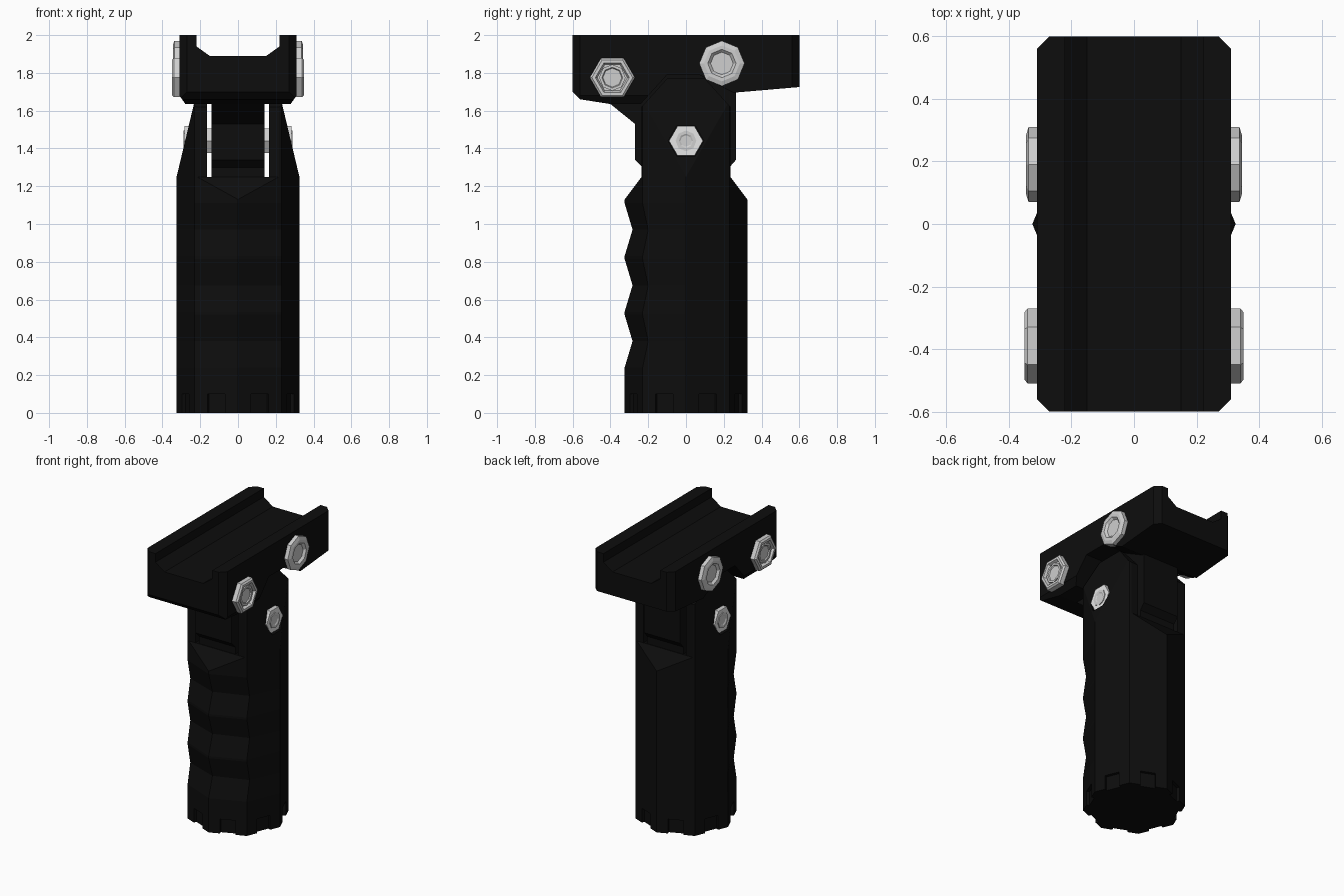
import bpy, bmesh
from math import cos, sin, pi, radians
from mathutils import Vector

cube = bpy.data.objects.get("Cube")
if cube:
    bpy.data.objects.remove(cube)


def material(name, v):
    m = bpy.data.materials.new(name)
    m.use_nodes = True
    m.diffuse_color = (v, v, v, 1)
    m.node_tree.nodes["Principled BSDF"].inputs["Base Color"].default_value = (v, v, v, 1)
    return m


BLACK = material("matte black", 0.004)
STEEL = material("light steel", 0.62)
BRIGHT = material("bright steel", 0.9)


def shell(name, rings, mat, cuts=()):
    """Skin a stack of rings, cap both ends, then trim by (point, outward normal) planes."""
    bm = bmesh.new()
    loops = [[bm.verts.new(p) for p in ring] for ring in rings]
    n = len(loops[0])
    for a, b in zip(loops, loops[1:]):
        for i in range(n):
            j = (i + 1) % n
            bm.faces.new((a[i], a[j], b[j], b[i]))
    bm.faces.new(loops[0][::-1])
    bm.faces.new(loops[-1])
    for co, no in cuts:
        geom = bm.verts[:] + bm.edges[:] + bm.faces[:]
        bmesh.ops.bisect_plane(bm, geom=geom, dist=1e-5, plane_co=co, plane_no=no, clear_outer=True)
        bmesh.ops.holes_fill(bm, edges=[e for e in bm.edges if e.is_boundary], sides=0)
    bmesh.ops.recalc_face_normals(bm, faces=bm.faces[:])
    me = bpy.data.meshes.new(name)
    bm.to_mesh(me)
    bm.free()
    me.materials.append(mat)
    ob = bpy.data.objects.new(name, me)
    bpy.context.collection.objects.link(ob)
    return ob


def carve(ob, cutter):
    """Subtract the cutter and discard it."""
    mod = ob.modifiers.new("cut", 'BOOLEAN')
    mod.operation, mod.solver, mod.object = 'DIFFERENCE', 'EXACT', cutter
    bpy.context.view_layer.objects.active = ob
    bpy.ops.object.modifier_apply(modifier=mod.name)
    bpy.data.objects.remove(cutter)


def prism_x(name, profile, x0, x1, mat, cuts=()):
    return shell(name, [[(x, y, z) for y, z in profile] for x in (x0, x1)], mat, cuts)


def turned(name, rings, n, side, y, z, mat):
    """Polygonal part along the x axis from (x, radius) steps."""
    return shell(name, [[(side * x, y + r * cos(2 * pi * i / n), z + r * sin(2 * pi * i / n))
                         for i in range(n)] for x, r in rings], mat)


def octagon(z, dent=0.0, r=0.325):
    """Octagon ring whose front corners are pushed in by dent."""
    ring = []
    for i in range(8):
        x, y = r * cos(i * pi / 4), r * sin(i * pi / 4)
        ring.append((x, y * (1 - dent / r) if y < -0.1 else y, z))
    return ring


# Handle with finger grooves and sloped shoulders
rings = [octagon(0)]
for k in range(3):
    mid = 0.38 + 0.295 * k
    rings += [octagon(mid - 0.14), octagon(mid, 0.042), octagon(mid + 0.14)]
rings += [octagon(1.25)]
shoulders = [((0, s * 0.325, 1.13), (0, s * 0.12, 0.09)) for s in (-1, 1)]
handle = shell("handle", rings, BLACK, shoulders)

# Notches around the base, one per flat
for i in range(8):
    a = radians(22.5 + 45 * i)
    out, side = Vector((cos(a), sin(a), 0)), Vector((-sin(a), cos(a), 0))
    base = [out * d + side * w for d, w in ((0.28, -0.05), (0.4, -0.05), (0.4, 0.05), (0.28, 0.05))]
    carve(handle, shell("notch", [[p + Vector((0, 0, z)) for p in base] for z in (-0.1, 0.1)], BLACK))

# Clamp ears either side of the tongue
for s, label in ((1, "left"), (-1, "right")):
    cuts = [((s * 0.165, 0, 0), (-s, 0, 0)),
            ((s * 0.237, 0, 1.62), (s * 0.37, 0, 0.088)),
            ((0, 0, 1.77), (0, 0, 1))]
    for f in (-1, 1):
        cuts += [((0, f * 0.235, 0), (0, f, 0)),
                 ((0, f * 0.235, 1.62), (0, f * 0.15, 0.135))]
    ear = shell(label + "_ear", [octagon(1.24), octagon(1.8)], BLACK, cuts)
    carve(ear, turned("counterbore", [(0.235, 0.095), (0.5, 0.095)], 6, s, 0, 1.44, BLACK))

# Tongue hanging from the rail clamp
tongue = [(-0.42, 1.66), (-0.40, 1.635), (-0.27, 1.53), (-0.27, 1.34), (-0.23, 1.30), (-0.23, 1.24),
          (0.23, 1.24), (0.23, 1.30), (0.265, 1.34), (0.265, 1.75), (0.2, 1.83), (-0.3, 1.83)]
prism_x("tongue", tongue, -0.14, 0.14, BLACK)

# Rail clamp block with arched underside
block = [(-0.6, 2), (-0.6, 1.70), (-0.56, 1.66), (-0.40, 1.635), (-0.24, 1.635), (-0.1, 1.79),
         (0.07, 1.79), (0.25, 1.695), (0.6, 1.725), (0.6, 2)]
cuts = []
for s in (-1, 1):
    cuts.append(((s * 0.31, 0, 1.68), (s * 0.05, 0, -0.035)))
    cuts += [((s * 0.31, f * 0.56, 0), (s, f, 0)) for f in (-1, 1)]
clamp = prism_x("rail_clamp", block, -0.31, 0.31, BLACK, cuts)
channel = [(-0.22, 2.1), (-0.22, 1.94), (-0.15, 1.89), (0.15, 1.89), (0.22, 1.94), (0.22, 2.1)]
carve(clamp, shell("channel", [[(x, y, z) for x, z in channel] for y in (-0.8, 0.8)], BLACK))

# Pivot shaft, nuts and clamp bolts
shell("pivot_shaft", [[(x, 0.075 * cos(i * pi / 3), 1.44 + 0.075 * sin(i * pi / 3)) for i in range(6)]
                      for x in (-0.24, 0.24)], STEEL)
for s, label in ((1, "left"), (-1, "right")):
    turned(label + "_front_bolt", [(0.28, 0.12), (0.34, 0.12), (0.35, 0.108), (0.35, 0.09), (0.33, 0.08)],
           6, s, -0.39, 1.775, STEEL)
    turned(label + "_front_stud", [(0.3, 0.07), (0.34, 0.07), (0.34, 0.055), (0.333, 0.05)],
           8, s, -0.39, 1.775, STEEL)
    turned(label + "_rear_bolt", [(0.28, 0.12), (0.337, 0.12), (0.345, 0.095), (0.345, 0.075), (0.33, 0.06)],
           8, s, 0.19, 1.85, STEEL)
    turned(label + "_pivot_nut", [(0.22, 0.09), (0.28, 0.09)], 6, s, 0, 1.44, STEEL)
    turned(label + "_pivot_nut_face", [(0.279, 0.09), (0.284, 0.09)], 6, s, 0, 1.44, BRIGHT)
    turned(label + "_pivot_stud", [(0.27, 0.055), (0.289, 0.055), (0.289, 0.038), (0.285, 0.03)],
           8, s, 0, 1.44, STEEL)
